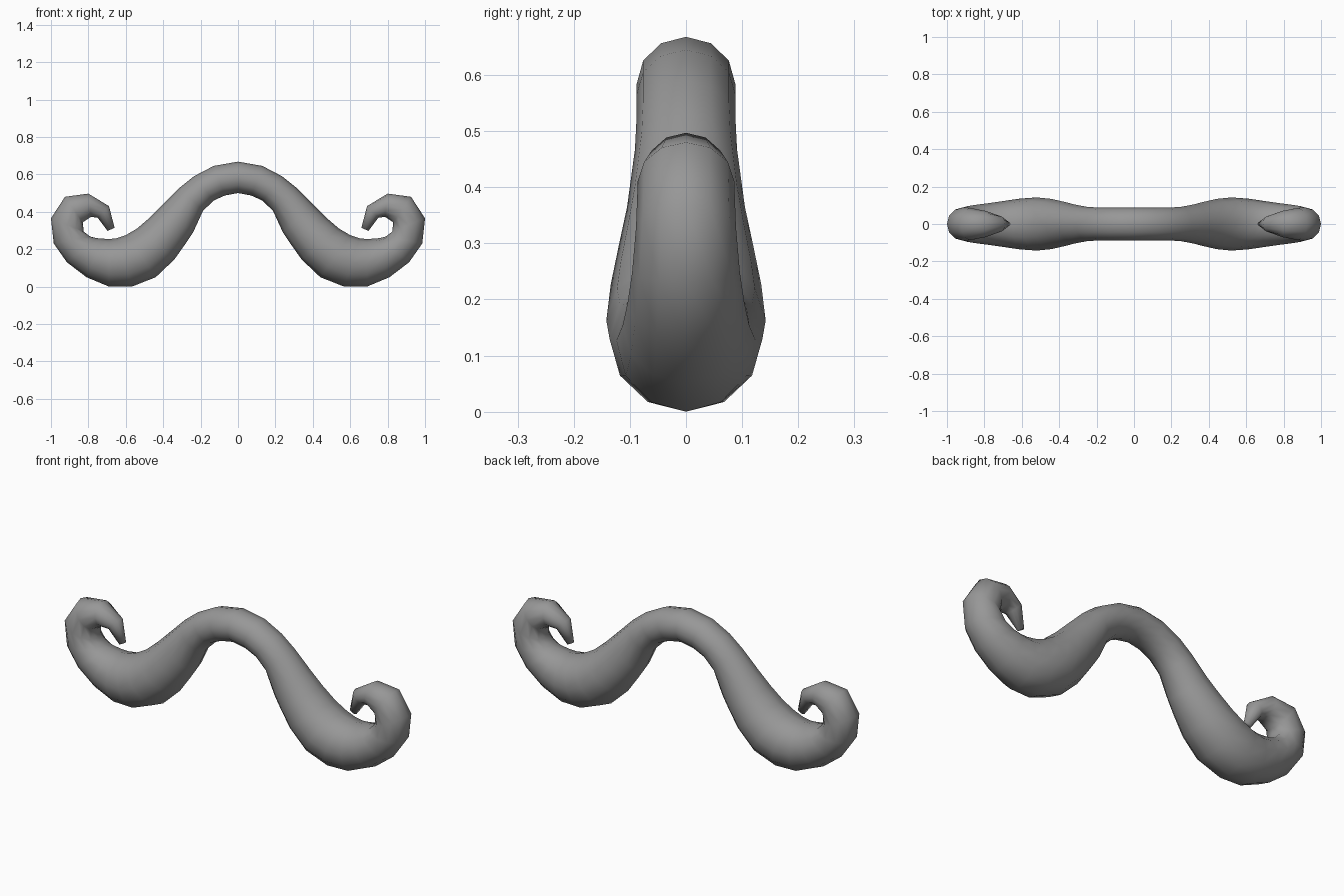
import bpy, bmesh, math

if "Cube" in bpy.data.objects:
    bpy.data.objects.remove(bpy.data.objects["Cube"])

SIDES = 12
# Right-half cross-sections: inner/upper edge x,z, outer/lower edge x,z, half depth in y
rings = [
    (0.00, 0.668, 0.00, 0.50, 0.088),
    (0.13, 0.645, 0.07, 0.487, 0.088),
    (0.235, 0.59, 0.13, 0.46, 0.088),
    (0.31, 0.53, 0.187, 0.405, 0.091),
    (0.40, 0.44, 0.24, 0.29, 0.105),
    (0.47, 0.37, 0.28, 0.23, 0.119),
    (0.54, 0.31, 0.34, 0.145, 0.134),
    (0.60, 0.275, 0.44, 0.05, 0.142),
    (0.65, 0.258, 0.567, 0.0, 0.136),
    (0.69, 0.254, 0.69, 0.0, 0.124),
    (0.72, 0.256, 0.81, 0.05, 0.113),
    (0.757, 0.259, 0.915, 0.13, 0.104),
    (0.79, 0.267, 0.985, 0.23, 0.096),
    (0.825, 0.294, 1.00, 0.365, 0.089),
    (0.83, 0.343, 0.925, 0.48, 0.086),
    (0.786, 0.373, 0.80, 0.497, 0.070),
    (0.75, 0.368, 0.69, 0.43, 0.044),
    (0.697, 0.297, 0.66, 0.315, 0.012),
]
# Mirror the half profile into one continuous sweep from left tip to right tip
full = [(-a, b, -c, d, e) for a, b, c, d, e in reversed(rings[1:])] + rings

bm = bmesh.new()
loops = []
for ux, uz, lx, lz, depth in full:
    cx, cz, hx, hz = (ux + lx) / 2, (uz + lz) / 2, (ux - lx) / 2, (uz - lz) / 2
    loop = []
    for i in range(SIDES):
        t = 2 * math.pi * i / SIDES
        loop.append(bm.verts.new((cx + hx * math.cos(t), depth * math.sin(t), cz + hz * math.cos(t))))
    loops.append(loop)

# Skin between the sections and close both tips
for a, b in zip(loops, loops[1:]):
    for i in range(SIDES):
        j = (i + 1) % SIDES
        bm.faces.new((a[i], a[j], b[j], b[i]))
bm.faces.new(loops[0])
bm.faces.new(loops[-1])
bmesh.ops.recalc_face_normals(bm, faces=bm.faces)

mesh = bpy.data.meshes.new("moustache")
bm.to_mesh(mesh)
bm.free()
moustache = bpy.data.objects.new("moustache", mesh)
bpy.context.collection.objects.link(moustache)

# Dark grey finish
grey = bpy.data.materials.new("dark_grey")
grey.diffuse_color = (0.31, 0.31, 0.31, 1)
grey.use_nodes = True
grey.node_tree.nodes["Principled BSDF"].inputs["Base Color"].default_value = grey.diffuse_color
mesh.materials.append(grey)

# Smooth body with crisp flat tips
bpy.context.view_layer.objects.active = moustache
moustache.select_set(True)
bpy.ops.object.shade_smooth_by_angle(angle=math.radians(80))
